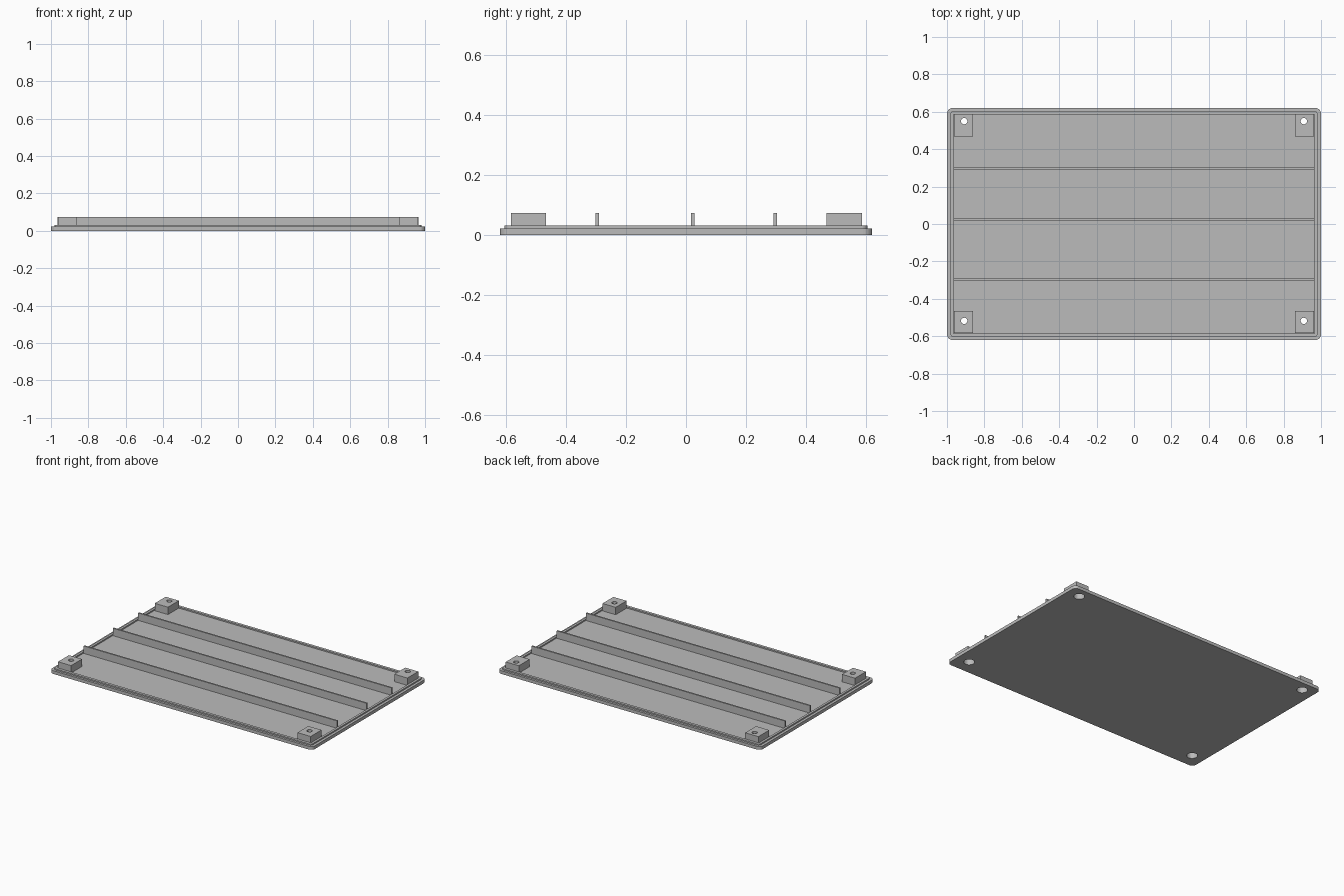
import bpy
import bmesh
import math
from mathutils import Matrix

cube = bpy.data.objects.get("Cube")
if cube:
    bpy.data.objects.remove(cube, do_unlink=True)

grey = bpy.data.materials.new("matte_grey")
grey.use_nodes = True
grey.diffuse_color = (0.5, 0.5, 0.5, 1)
grey.node_tree.nodes["Principled BSDF"].inputs["Base Color"].default_value = (0.5, 0.5, 0.5, 1)

FLOOR, RIM, TOP = 0.022, 0.031, 0.073


def finish(name, bm):
    bmesh.ops.recalc_face_normals(bm, faces=bm.faces)
    mesh = bpy.data.meshes.new(name)
    bm.to_mesh(mesh)
    bm.free()
    mesh.materials.append(grey)
    obj = bpy.data.objects.new(name, mesh)
    bpy.context.collection.objects.link(obj)
    return obj


def rounded(hx, hy, r, steps=6):
    """Outline of a rectangle with rounded corners."""
    pts = []
    for i, (sx, sy) in enumerate([(1, 1), (-1, 1), (-1, -1), (1, -1)]):
        for k in range(steps + 1):
            a = math.pi / 2 * (i + k / steps)
            pts.append((sx * (hx - r) + r * math.cos(a), sy * (hy - r) + r * math.sin(a)))
    return pts


def lofted(name, rings):
    """Skin a stack of (outline, height) rings and cap both ends."""
    bm = bmesh.new()
    loops = [[bm.verts.new((x, y, z)) for x, y in pts] for pts, z in rings]
    for a, b in zip(loops, loops[1:]):
        for i in range(len(a)):
            j = (i + 1) % len(a)
            bm.faces.new((a[i], a[j], b[j], b[i]))
    bm.faces.new(loops[0])
    bm.faces.new(loops[-1])
    return finish(name, bm)


def box(name, x, y, z0, z1, sx, sy):
    bm = bmesh.new()
    place = Matrix.Translation((x, y, (z0 + z1) / 2)) @ Matrix.Diagonal((sx, sy, z1 - z0, 1))
    bmesh.ops.create_cube(bm, size=1, matrix=place)
    return finish(name, bm)


def cut(obj, cutter):
    mod = obj.modifiers.new("hole", 'BOOLEAN')
    mod.operation = 'DIFFERENCE'
    mod.solver = 'EXACT'
    mod.object = cutter


# Stepped cover panel with a raised rim around a shallow floor
outer, lip, inner = rounded(1, 0.62, 0.03), rounded(0.982, 0.605, 0.02), rounded(0.966, 0.586, 0.006)
panel = lofted("cover_panel", [(outer, 0), (outer, FLOOR), (lip, FLOOR),
                               (lip, RIM), (inner, RIM), (inner, FLOOR)])

# Long stiffening ribs
for name, y in (("front_rib", -0.296), ("middle_rib", 0.023), ("back_rib", 0.298)):
    box(name, 0, y, FLOOR, TOP, 1.93, 0.011)

# Corner bosses with a screw hole and a wider recess underneath
for end, y, hole_y in (("front", -0.525, -0.518), ("back", 0.528, 0.55)):
    for side, s in (("right", -1), ("left", 1)):
        boss = box(f"{end}_{side}_boss", s * 0.912, y, FLOOR, TOP, 0.1, 0.118)
        bm = bmesh.new()
        for r, z0, z1 in ((0.034, -0.02, 0.045), (0.017, 0.04, 0.1)):
            bmesh.ops.create_cone(bm, cap_ends=True, segments=24, radius1=r, radius2=r, depth=z1 - z0,
                                  matrix=Matrix.Translation((s * 0.908, hole_y, (z0 + z1) / 2)))
        cutter = finish(f"{end}_{side}_hole_cutter", bm)
        cutter.hide_render = True
        cutter.hide_set(True)
        for target in (boss, panel):
            cut(target, cutter)
            target.modifiers[-1].use_self = True
